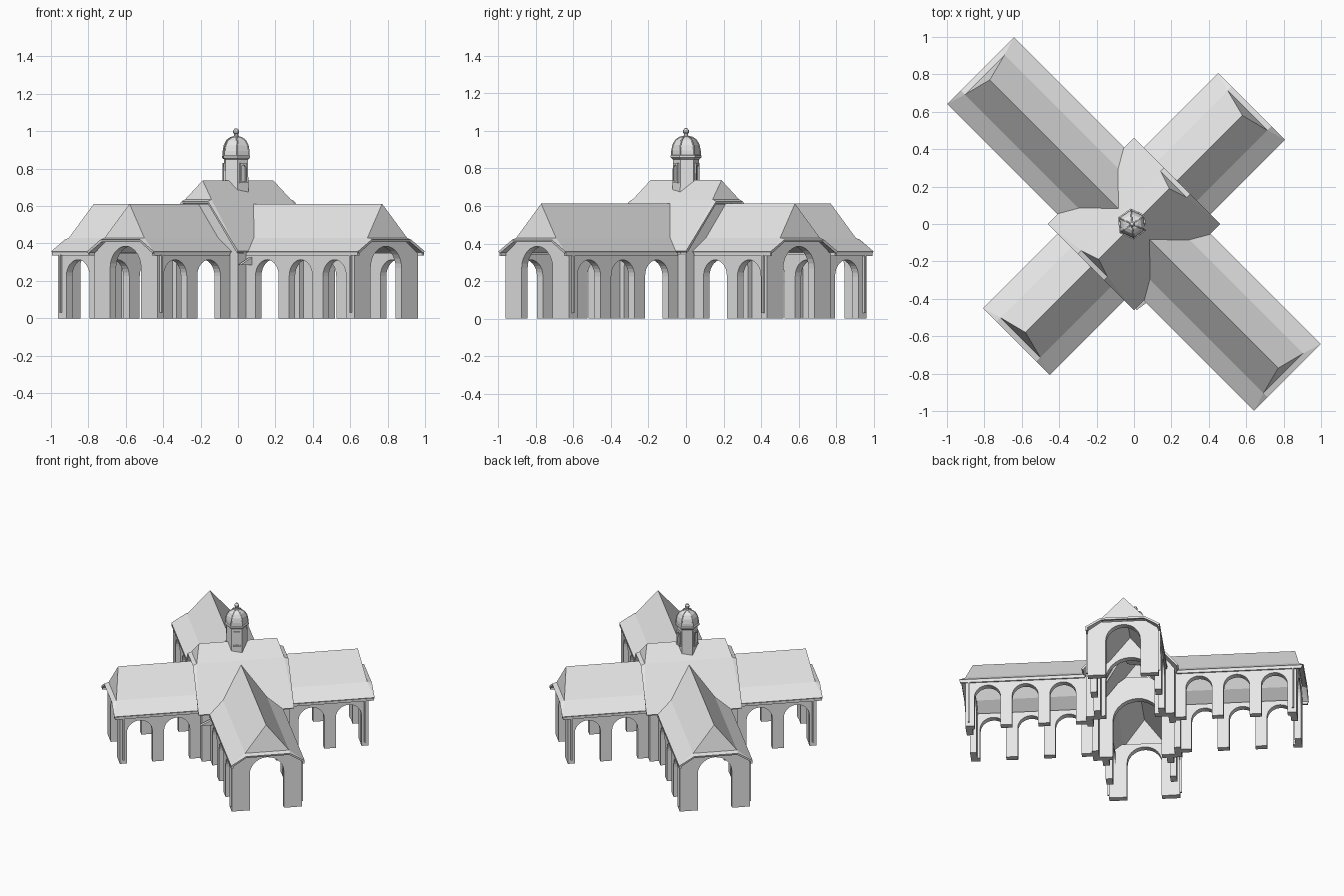
import bpy, bmesh
from math import sin, cos, pi, radians

cube = bpy.data.objects.get("Cube")
if cube:
    bpy.data.objects.remove(cube, do_unlink=True)

grey = bpy.data.materials.new("plain_grey")
grey.use_nodes = True
COLOUR = (0.8, 0.8, 0.8, 1)
grey.diffuse_color = COLOUR
grey.node_tree.nodes["Principled BSDF"].inputs["Base Color"].default_value = COLOUR


def finish(name, bm, angle=0.0, loc=(0, 0, 0), fix=True):
    if fix:
        bmesh.ops.recalc_face_normals(bm, faces=bm.faces)
    me = bpy.data.meshes.new(name)
    bm.to_mesh(me)
    bm.free()
    me.materials.append(grey)
    ob = bpy.data.objects.new(name, me)
    ob.rotation_euler.z = radians(angle)
    ob.location = loc
    bpy.context.collection.objects.link(ob)
    return ob


def arch_wall(name, angle, dist, left, right, arches, top, thick=0.045,
              sign=1, base=0.0, loc=(0, 0, 0)):
    """Upright slab facing outward, with arches (centre, radius, spring) open at the base."""
    pts = [(left, base)]
    for c, r, spring in arches:
        pts.append((c - r, base))
        pts += [(c - r * cos(pi * i / 14), spring + r * sin(pi * i / 14)) for i in range(15)]
        pts.append((c + r, base))
    pts.append((right, base))
    pts += top
    bm = bmesh.new()
    face = bm.faces.new([bm.verts.new((dist, s * sign, z)) for s, z in pts])
    ext = bmesh.ops.extrude_face_region(bm, geom=[face])
    moved = [v for v in ext["geom"] if isinstance(v, bmesh.types.BMVert)]
    bmesh.ops.translate(bm, verts=moved, vec=(-thick, 0, 0))
    # the starting face stays as the outer cap
    return finish(name, bm, angle, loc)


def box(name, lo, hi, angle):
    bm = bmesh.new()
    bmesh.ops.create_cube(bm, size=1)
    for v in bm.verts:
        v.co = [(a + b) / 2 + c * (b - a) for a, b, c in zip(lo, hi, v.co)]
    return finish(name, bm, angle)


def roof(name, angle, starts, end, ridge, knee, eave, hip_run):
    """Half-hipped roof running outward; knee and eave are (half width, height)."""
    bm = bmesh.new()
    new = lambda *co: bm.verts.new(co)
    (kw, kz), (ew, ez) = knee, eave
    r0, r1 = new(starts[0], 0, ridge), new(end - hip_run, 0, ridge)
    ends = []
    for s in (-1, 1):
        k0, k1 = new(starts[1], s * kw, kz), new(end - hip_run * 0.45, s * kw, kz)
        e0, e1 = new(starts[2], s * ew, ez), new(end, s * ew, ez)
        h = new(end, s * kw, kz - 0.01)
        bm.faces.new((r0, r1, k1, k0))
        bm.faces.new((k0, k1, e1, e0))
        bm.faces.new((k1, h, e1))
        ends.append((k1, h))
    (ka, ha), (kb, hb) = ends
    bm.faces.new((r1, ka, kb))
    bm.faces.new((ka, ha, hb, kb))
    bm.normal_update()
    for f in bm.faces:
        if f.normal.z < 0:
            f.normal_flip()
    ob = finish(name, bm, angle, fix=False)
    mod = ob.modifiers.new("thickness", "SOLIDIFY")
    mod.thickness = 0.014
    mod.offset = -1
    return ob


def lathe(name, profile, sides, turn, loc):
    bm = bmesh.new()
    rings = [[bm.verts.new((r * cos(turn + 2 * pi * i / sides),
                            r * sin(turn + 2 * pi * i / sides), z))
              for i in range(sides)] for r, z in profile]
    for a, b in zip(rings, rings[1:]):
        for i in range(sides):
            j = (i + 1) % sides
            bm.faces.new((a[i], a[j], b[j], b[i]))
    bm.faces.new(rings[0])
    bm.faces.new(rings[-1])
    return finish(name, bm, 0, loc)


# Four arcaded wings: two long, two short
WALL = 0.24
for label, angle, end, count in (("front_left", -45, 1.12, 3), ("back_right", 135, 1.12, 3),
                                 ("back_left", 45, 0.85, 2), ("front_right", 225, 0.85, 2)):
    long_wing = count == 3
    arches = [(0.46 + 0.255 * i, 0.088, 0.225) for i in range(count)]
    for side, sign in (("a", -1), ("b", 1)):
        arch_wall(f"{label}_arcade_{side}", angle - 90 * sign, WALL, 0.28, end, arches,
                  [(end, 0.345), (0.28, 0.345)], sign=sign)
        # Gutter under the eave and downpipe beside the end pier
        lo, hi = sorted((sign * 0.236, sign * 0.25))
        box(f"{label}_gutter_{side}", (0.31, lo, 0.335), (end + 0.035, hi, 0.352), angle)
        lo, hi = sorted((sign * WALL, sign * 0.252))
        box(f"{label}_downpipe_{side}", (end - 0.03, lo, 0.03), (end - 0.018, hi, 0.34), angle)
    arch_wall(f"{label}_end_wall", angle, end, -WALL, WALL, [(0, 0.117, 0.268)],
              [(WALL, 0.345), (0.15, 0.41), (-0.15, 0.41), (-WALL, 0.345)])
    starts = (0.09, 0.25, 0.315) if long_wing else (0.29, 0.29, 0.3)
    roof(f"{label}_roof", angle, starts, end + 0.04, 0.612, (0.15, 0.43), (0.252, 0.358), 0.07)

    # Crossing wall with a wide arch; the short sides rise into gables
    peak = ([(0.13, 0.57), (0.08, 0.61), (-0.08, 0.61), (-0.13, 0.57)] if not long_wing
            else [(0.22, 0.345), (0.14, 0.415), (0, 0.585), (-0.14, 0.415), (-0.22, 0.345)])
    arch_wall(f"{label}_crossing_wall", angle, 0.30, -0.30, 0.30, [(0, 0.165, 0.28)],
              [(0.30, 0.345)] + peak + [(-0.30, 0.345)])

# Tall half-hipped roof over the crossing, in two halves
for label, angle in (("back_left", 45), ("front_right", 225)):
    roof(f"crossing_roof_{label}", angle, (0, 0, 0), 0.327, 0.737, (0.1, 0.635),
         (0.327, 0.36), 0.06)

# Small wedge bracket on the front corner
bm = bmesh.new()
tri = bm.faces.new([bm.verts.new(p) for p in
                    ((0.0, -0.44, 0.285), (0.075, -0.38, 0.285), (0.08, -0.38, 0.34))])
ext = bmesh.ops.extrude_face_region(bm, geom=[tri])
bmesh.ops.translate(bm, vec=(0.015, -0.02, 0),
                    verts=[v for v in ext["geom"] if isinstance(v, bmesh.types.BMVert)])
finish("corner_bracket", bm)

# Six-sided turret, cornice, dome and finial
CENTRE = (-0.01, 0, 0)
TURN = radians(35)
lathe("turret_body", [(0.074, 0.6), (0.07, 0.85)], 6, TURN, CENTRE)
lathe("turret_cornice", [(0.07, 0.848), (0.083, 0.858), (0.083, 0.868), (0.074, 0.872)],
      6, TURN, CENTRE)
dome = [(0.075, 0.868), (0.075, 0.895), (0.069, 0.925), (0.055, 0.95), (0.035, 0.964), (0.014, 0.97)]
lathe("turret_dome", dome, 6, TURN, CENTRE)
lathe("turret_finial", [(0.014, 0.965), (0.011, 0.985), (0.016, 0.99), (0.016, 1.003),
                        (0.009, 1.013), (0.002, 1.015)], 10, 0, CENTRE)

# Ribs on the dome corners
for i in range(6):
    a = TURN + i * pi / 3
    cu = bpy.data.curves.new("dome_rib", "CURVE")
    cu.dimensions = "3D"
    cu.bevel_depth = 0.004
    cu.bevel_resolution = 0
    sp = cu.splines.new("POLY")
    sp.points.add(len(dome) - 1)
    for p, (r, z) in zip(sp.points, dome):
        p.co = (r * cos(a), r * sin(a), z, 1)
    cu.materials.append(grey)
    rib = bpy.data.objects.new(f"dome_rib_{i + 1}", cu)
    rib.location = CENTRE
    bpy.context.collection.objects.link(rib)

# Arched window frames on alternate turret sides
for i, angle in enumerate((65, 185, 305)):
    arch_wall(f"turret_window_frame_{i + 1}", angle, 0.07, -0.022, 0.022, [(0, 0.014, 0.805)],
              [(0.022, 0.83), (-0.022, 0.83)], thick=0.012, base=0.73, loc=CENTRE)
    box_sill = box(f"turret_window_sill_{i + 1}", (0.058, -0.024, 0.722), (0.072, 0.024, 0.732), angle)
    box_sill.location = CENTRE
